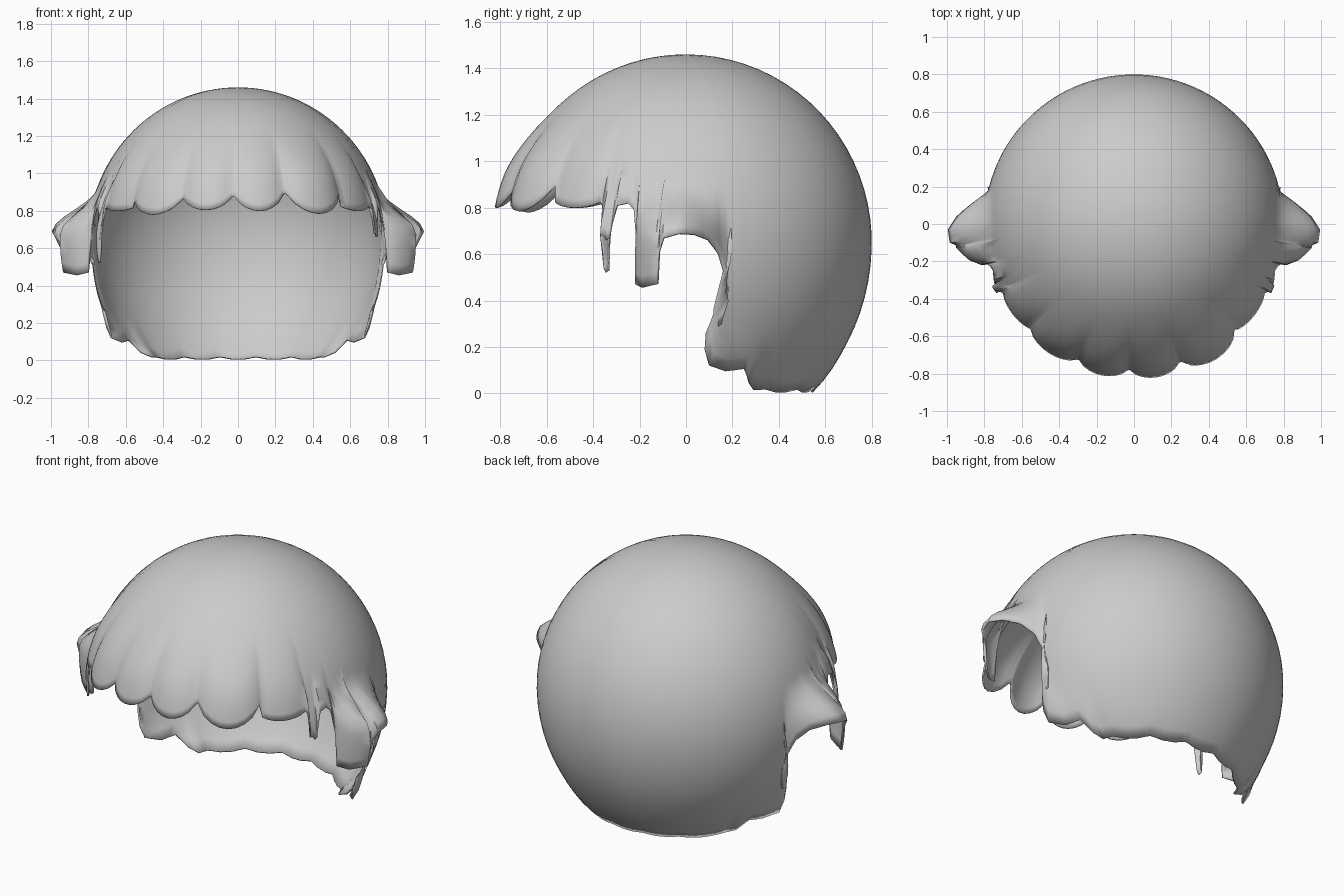
import bpy, bmesh, math

if "Cube" in bpy.data.objects:
    bpy.data.objects.remove(bpy.data.objects["Cube"])

CZ, R, UP, DOWN = 0.65, 0.80, 0.81, 0.87     # skull centre, radius, half heights
ROWS = 30


def smooth(v):
    v = max(0.0, min(1.0, v))
    return v * v * (3 - 2 * v)


def polar(z):
    return math.acos(max(-1, min(1, (z - CZ) / (UP if z > CZ else DOWN))))


# Each rim point: (base azimuth, rim azimuth, z, outward offset, fringe 0/1)
# Azimuth is in degrees: 0 = front, 90 = right side, 180 = back.
def fringe():
    # scalloped locks: x start, x end, notch z, tip z, bulge
    locks = [(-.70, -.56, .82, .80, .015), (-.56, -.30, .87, .78, .03),
             (-.30, -.03, .88, .805, .035), (-.03, .25, .90, .80, .035),
             (.25, .55, .92, .785, .05), (.55, .70, .83, .80, .015)]
    pts = []
    for x0, x1, notch, tip, bulge in locks:
        a0, a1 = (math.degrees(math.asin(x / .79)) for x in (x0, x1))
        for k in range(9):
            s = math.sin(math.pi * (k + .15) / 8.3) ** 0.6
            a = a0 + (a1 - a0) * (k + .15) / 8.3
            pts.append((a, a, notch + (tip - notch) * s, .008 + bulge * s, 1))
    return pts


def side(tip):
    # thin strand, sideburn flap, ear arch, nape lock, back hem
    rim = [(.72, -.36, .81), (.735, -.37, .68), (.74, -.355, tip + .02),
           (.745, -.345, tip), (.75, -.33, tip + .01), (.745, -.325, .68),
           (.75, -.30, .81), (.755, -.25, .82), (.77, -.225, .79),
           (.785, -.215, .66), (.80, -.22, .47), (.86, -.19, .455),
           (.935, -.125, .47), (.95, -.115, .60), (.985, -.10, .67),
           (.995, -.03, .69), (.95, .04, .685), (.88, .10, .66),
           (.82, .145, .60), (.775, .17, .50), (.75, .18, .40),
           (.725, .15, .30), (.715, .085, .26), (.70, .08, .19),
           (.68, .10, .12), (.62, .17, .095), (.585, .25, .105),
           (.52, .275, .04), (.46, .29, .015)]
    pts, base = [], 0
    for x, y, z in rim:
        a = math.degrees(math.atan2(x, -y))
        base = max(base + .8, a)
        d = math.hypot(x, y) - R * math.sin(polar(z))
        pts.append((base, a, z, d, 0))
    for k in range(8):
        a = 128 + 7 * k
        pts.append((a, a, .008 + .008 * math.cos(k * 2.1), .01, 0))
    return pts


def rim_loop():
    left = [(-b, -a, z, d, f) for b, a, z, d, f in reversed(side(.52))]
    pts = left + fringe() + side(.66)
    first = pts[0]
    pts.append((first[0] + 360, first[1] + 360) + first[2:])
    out = []
    for p, q in zip(pts, pts[1:]):                # fill wide gaps
        n = max(1, math.ceil((q[0] - p[0]) / 3.5))
        out += [tuple(u + (v - u) * k / n for u, v in zip(p, q)) for k in range(n)]
    return out


def column(base, az, zr, d, fr):
    pts, end = [], polar(zr)
    low = max(zr, .68) if zr > .44 else zr
    for j in range(ROWS + 1):
        t = j / ROWS
        th = end * t
        c = math.cos(th)
        z = CZ + c * (UP if c > 0 else DOWN)
        w_side = smooth((low + .22 - z) / .22)
        w_front = smooth((1.28 - z) / .36)
        r = R * math.sin(th) + d * (fr * w_front + (1 - fr) * w_side)
        a = math.radians(base + (az - base) * t ** 6)
        pts.append((r * math.sin(a), -r * math.cos(a), z))
    return pts


# Hair shell
bm = bmesh.new()
cols = [[bm.verts.new(p) for p in column(*c)] for c in rim_loop()]
for i, c in enumerate(cols):
    n = cols[(i + 1) % len(cols)]
    for j in range(ROWS):
        bm.faces.new((c[j], c[j + 1], n[j + 1], n[j]))
bmesh.ops.remove_doubles(bm, verts=bm.verts, dist=0.0004)
bmesh.ops.recalc_face_normals(bm, faces=bm.faces)
top = max(bm.faces, key=lambda f: f.calc_center_median().z)
if top.normal.z < 0:
    bmesh.ops.reverse_faces(bm, faces=bm.faces)
me = bpy.data.meshes.new("hair")
bm.to_mesh(me)
bm.free()
hair = bpy.data.objects.new("hair", me)
bpy.context.collection.objects.link(hair)

mat = bpy.data.materials.new("light grey")
mat.diffuse_color = (.6, .6, .6, 1)
mat.use_nodes = True
mat.node_tree.nodes["Principled BSDF"].inputs["Base Color"].default_value = mat.diffuse_color
me.materials.append(mat)

# Thin inner wall
thick = hair.modifiers.new("thickness", 'SOLIDIFY')
thick.thickness = 0.01
thick.offset = -1

bpy.context.view_layer.objects.active = hair
hair.select_set(True)
bpy.ops.object.shade_smooth_by_angle(angle=math.radians(50))
